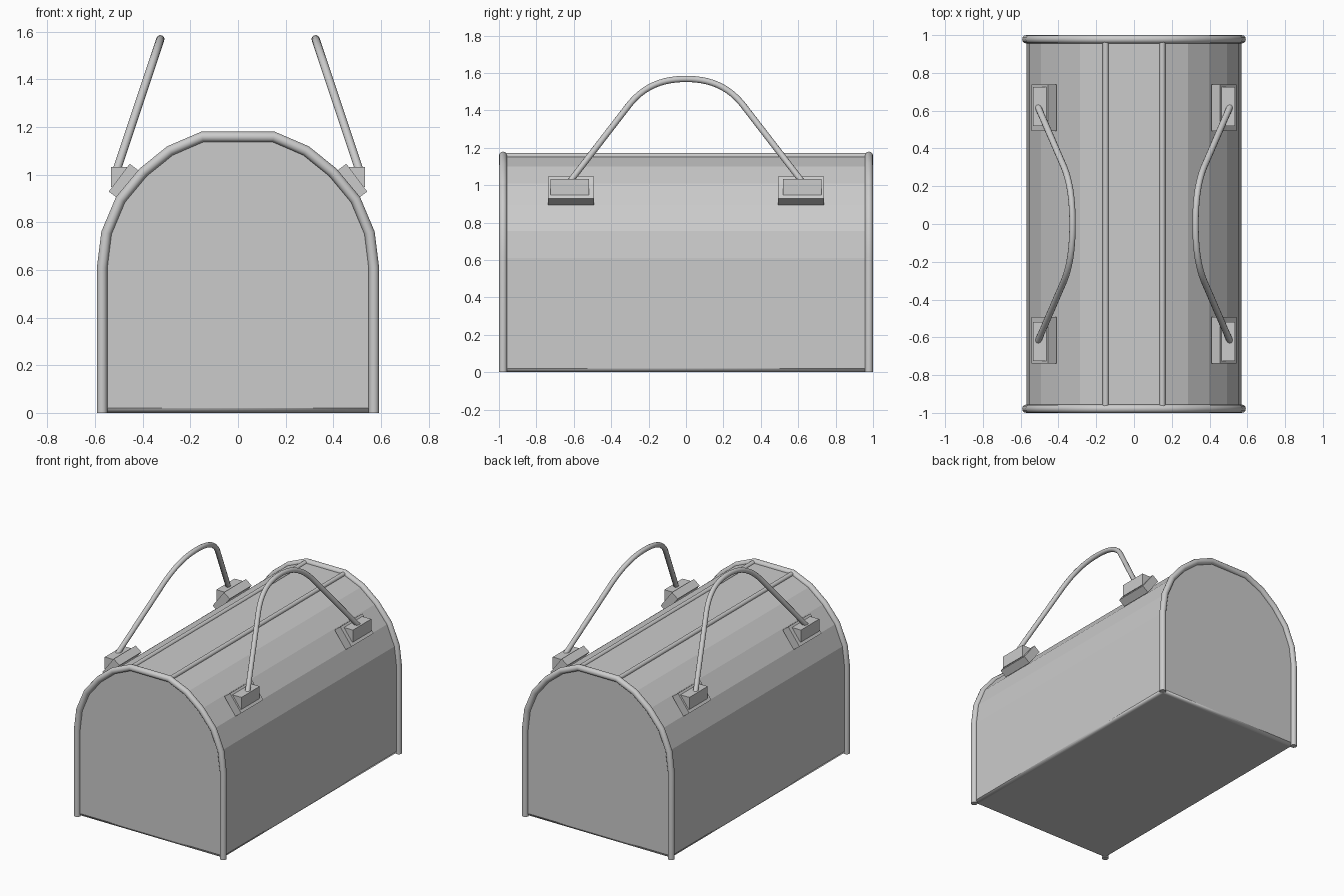
import bpy, bmesh
from math import radians
from mathutils import Matrix, Vector
from mathutils.geometry import interpolate_bezier

cube = bpy.data.objects.get("Cube")
if cube:
    bpy.data.objects.remove(cube, do_unlink=True)

grey = bpy.data.materials.new("light_grey")
grey.use_nodes = True
grey.diffuse_color = (0.6, 0.6, 0.6, 1)
grey.node_tree.nodes["Principled BSDF"].inputs["Base Color"].default_value = (0.6, 0.6, 0.6, 1)


def add_mesh(name, bm):
    bmesh.ops.recalc_face_normals(bm, faces=bm.faces)
    mesh = bpy.data.meshes.new(name)
    bm.to_mesh(mesh)
    bm.free()
    mesh.materials.append(grey)
    obj = bpy.data.objects.new(name, mesh)
    bpy.context.collection.objects.link(obj)
    return obj


def add_tube(name, points, radius):
    curve = bpy.data.curves.new(name, "CURVE")
    curve.dimensions = "3D"
    curve.bevel_depth = radius
    curve.bevel_resolution = 4
    curve.use_fill_caps = True
    spline = curve.splines.new("POLY")
    spline.points.add(len(points) - 1)
    for p, co in zip(spline.points, points):
        p.co = (*co, 1)
    curve.materials.append(grey)
    obj = bpy.data.objects.new(name, curve)
    bpy.context.collection.objects.link(obj)
    bpy.ops.object.select_all(action="DESELECT")
    obj.select_set(True)
    bpy.context.view_layer.objects.active = obj
    bpy.ops.object.convert(target="MESH")
    bpy.ops.object.shade_smooth_by_angle(angle=radians(40))


def add_box(name, centre, size, angle=0):
    bm = bmesh.new()
    bmesh.ops.create_cube(bm, size=1, matrix=Matrix.Translation(centre)
                          @ Matrix.Rotation(angle, 4, "Y")
                          @ Matrix.Diagonal((*size, 1)))
    add_mesh(name, bm)


# Arched cross-section, right foot over the top to the left foot
half = [(0.57, 0), (0.57, 0.61), (0.552, 0.755), (0.493, 0.895),
        (0.397, 1.01), (0.285, 1.10), (0.15, 1.158)]
arch = [(-x, z) for x, z in half] + half[::-1]
END = 0.978

# Body: extruded arch with softly rounded bottom edges
bm = bmesh.new()
face = bm.faces.new([bm.verts.new((x, -END, z)) for x, z in arch])
ext = bmesh.ops.extrude_face_region(bm, geom=[face], use_keep_orig=True)
bmesh.ops.translate(bm, vec=(0, 2 * END, 0),
                    verts=[v for v in ext["geom"] if isinstance(v, bmesh.types.BMVert)])
bottom = [e for e in bm.edges if all(v.co.z < 0.01 for v in e.verts)]
rounded = bmesh.ops.bevel(bm, geom=bottom, offset=0.02, segments=4,
                          profile=0.5, affect="EDGES")
for f in rounded["faces"]:
    f.smooth = True
add_mesh("bag_body", bm)

# Piping round both end panels
for label, y in (("front", -END), ("back", END)):
    add_tube(label + "_piping", [(x, y, z) for x, z in arch], 0.022)

# Handle outline: straight legs joined by a rounded top
bend = interpolate_bezier(Vector((0.30, 1.435)).to_3d(), Vector((0.21, 1.545)).to_3d(),
                          Vector((0.10, 1.568)).to_3d(), Vector((0, 1.568)).to_3d(), 12)
leg = [(0.62, 1.02)] + [(p.x, p.y) for p in bend]
outline = leg + [(-y, z) for y, z in leg[-2::-1]]

for side, s in (("left", 1), ("right", -1)):
    # Seam along the flat top
    add_tube(side + "_top_seam", [(s * 0.15, -0.97, 1.156), (s * 0.15, 0.97, 1.156)], 0.016)
    # Handle leaning inwards
    add_tube(side + "_handle",
             [(s * (0.505 - (z - 1.03) / 3), y, z) for y, z in outline], 0.017)
    # Sloping pad and upright block at each handle foot
    for end, t in (("front", -1), ("back", 1)):
        add_box(f"{side}_{end}_handle_pad", (s * 0.476, t * 0.615, 0.97),
                (0.056, 0.246, 0.146), -s * radians(37))
        add_box(f"{side}_{end}_handle_block", (s * 0.497, t * 0.622, 0.99),
                (0.073, 0.205, 0.085))
